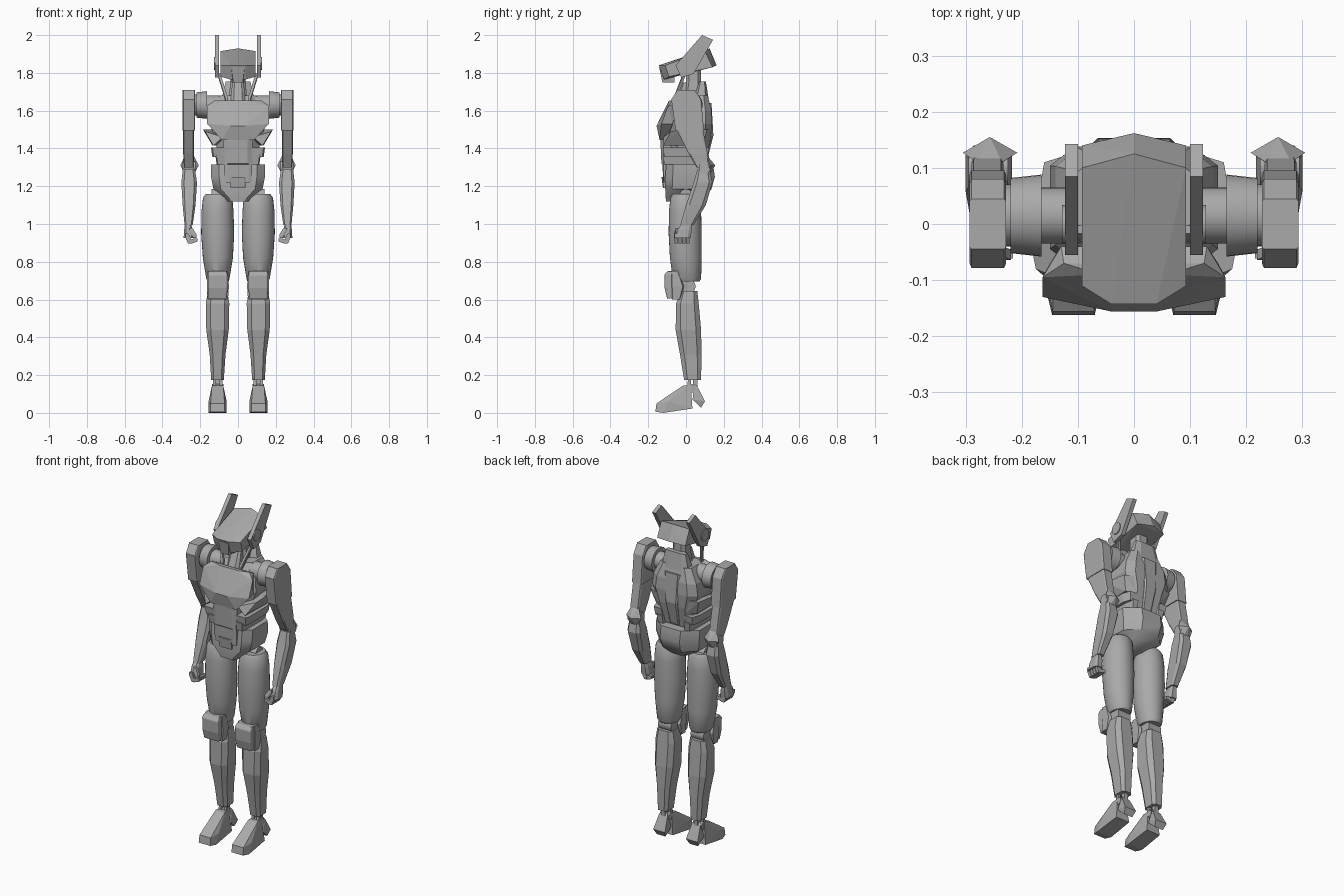
import bpy
import bmesh
import math
from mathutils import Vector

default_cube = bpy.data.objects.get("Cube")
if default_cube:
    bpy.data.objects.remove(default_cube, do_unlink=True)

# One painted metal colour for the whole figure
metal = bpy.data.materials.new("plain_grey_metal")
metal.use_nodes = True
grey = (0.4, 0.4, 0.4, 1)
metal.diffuse_color = grey
metal.node_tree.nodes["Principled BSDF"].inputs["Base Color"].default_value = grey

UNIT = 0.01      # all part sizes below are in hundredths
LEG = 10.8       # centre line of each leg


def finish(name, bm, pair=False, smooth=False, bevel=0):
    """Turn a bmesh into an object, optionally mirrored, bevelled and smoothed."""
    bmesh.ops.recalc_face_normals(bm, faces=bm.faces[:])
    bmesh.ops.scale(bm, vec=(UNIT, UNIT, UNIT), verts=bm.verts[:])
    mesh = bpy.data.meshes.new(name)
    bm.to_mesh(mesh)
    bm.free()
    mesh.materials.append(metal)
    part = bpy.data.objects.new(name, mesh)
    bpy.context.collection.objects.link(part)
    if bevel:
        modifier = part.modifiers.new("soft_edges", "BEVEL")
        modifier.width = bevel * UNIT
        modifier.segments = 2
    if pair:
        modifier = part.modifiers.new("other_side", "MIRROR")
        modifier.use_mirror_merge = False
    if smooth:
        bpy.ops.object.select_all(action="DESELECT")
        part.select_set(True)
        bpy.context.view_layer.objects.active = part
        bpy.ops.object.shade_smooth_by_angle(angle=math.radians(35))
    return part


def hull(name, points, axis=None, **options):
    """Faceted solid around the points; with an axis they are reflected across it."""
    bm = bmesh.new()
    for x, y, z in points:
        if axis is None:
            bm.verts.new((x, y, z))
        else:
            bm.verts.new((axis + x, y, z))
            bm.verts.new((axis - x, y, z))
    bmesh.ops.remove_doubles(bm, verts=bm.verts[:], dist=0.01)
    bmesh.ops.convex_hull(bm, input=bm.verts[:])
    bmesh.ops.delete(bm, geom=[v for v in bm.verts if not v.link_faces], context="VERTS")
    bmesh.ops.dissolve_limit(bm, angle_limit=math.radians(2),
                             verts=bm.verts[:], edges=bm.edges[:])
    return finish(name, bm, **options)


def stack(name, rows, front=0.4, back=0.4, sides=0, **options):
    """Loft of level sections (z, x min, x max, y min, y max), chamfered or round."""
    if sides:
        turns = [math.tau * i / sides for i in range(sides)]
        outline = [(math.cos(t), math.sin(t)) for t in turns]
    else:
        f, b = 1 - front, 1 - back
        outline = [(1, -f), (1, b), (b, 1), (-b, 1), (-1, b), (-1, -f), (-f, -1), (f, -1)]
    bm = bmesh.new()
    rings = []
    for z, left, right, near, far in rows:
        rings.append([bm.verts.new(((left + right + u * (right - left)) / 2,
                                    (near + far + v * (far - near)) / 2, z))
                      for u, v in outline])
    count = len(outline)
    for low, high in zip(rings, rings[1:]):
        for i in range(count):
            j = (i + 1) % count
            bm.faces.new((low[i], low[j], high[j], high[i]))
    bm.faces.new(rings[0])
    bm.faces.new(rings[-1])
    return finish(name, bm, **options)


def drum(name, start, end, radius, y, z, end_radius=None):
    """Mirrored round joint lying along x."""
    bm = bmesh.new()
    far_radius = end_radius or radius
    rings = [[bm.verts.new((x, y + r * math.cos(math.tau * i / 32),
                            z + r * math.sin(math.tau * i / 32))) for i in range(32)]
             for x, r in ((start, radius), (end, far_radius))]
    for i in range(32):
        j = (i + 1) % 32
        bm.faces.new((rings[0][i], rings[0][j], rings[1][j], rings[1][i]))
    for ring in rings:
        bm.faces.new(ring)
    return finish(name, bm, pair=True, smooth=True)


def beam(name, start, end, size):
    """Mirrored square bar between two points."""
    points = []
    for centre in (Vector(start), Vector(end)):
        for sx in (-size, size):
            for sy in (-size, size):
                for sz in (-size, size):
                    points.append(centre + Vector((sx, sy, sz)))
    return hull(name, points, pair=True)


# Head: tilted shell, face, side fins
hull("head_shell", [(9.3, -11, 184), (9.3, -9, 178), (4, -14.3, 184), (4, -11.6, 176.5),
                    (9.3, 10, 191.5), (0, 12.5, 193), (9.3, 14, 183), (0, 16.2, 184)], axis=0)
hull("face_plate", [(3.5, -14.2, 183), (2.5, -12.5, 175), (3.5, -6, 175), (3.5, -6, 183)], axis=0)
hull("side_fin", [(x, y, z) for x in (10, 12.3) for y, z in
                  ((8.5, 200), (14.3, 197.5), (4, 179.5), (-2.5, 177.5), (-5.5, 184))], pair=True)
drum("fin_disc", 12, 12.8, 3.4, 0, 185)
beam("jaw_strut", (10, -1, 179), (6, -6, 166), 0.7)

# Neck and collar
stack("neck", [(164, -5, 5, -2, 9), (176, -4, 4, 0, 8), (184, -4, 4, 0, 8)])
stack("throat", [(163, -4, 4, -7, 2), (170, -3.5, 3.5, -4, 2), (175, -3, 3, -2, 2)])
stack("rear_collar", [(163, -9.5, 9.5, 3, 12.5), (175.5, -6.5, 6.5, 7, 10.5)])

# Torso and chest
stack("torso_core", [(132, -10, 10, -8, 10), (145, -12, 12, -9, 13), (153, -15, 15, -9, 13.8),
                     (160, -14, 14, -8, 13.5), (168, -10, 10, -3, 11.5)], back=0.3)
hull("chest_plate", [(12.5, -7, 165.5), (6, -9, 165.5), (16.3, -9.5, 162.5), (16.3, -13, 153),
                     (4, -15.6, 152), (8.5, -14, 144.5), (13, -4, 164), (15, -7, 153),
                     (8, -10, 145)], axis=0)
stack("spine_plate", [(133, -3, 3, 6, 11), (147, -4, 4, 6, 14.5), (164, -5, 5, 6, 13.5)], back=0.2)
hull("upper_rib", [(18.5, -3, 150), (17.5, -8, 149), (13, -12, 141.5), (8, -12, 146),
                   (13.5, 9, 141.5), (16, 11, 150), (8, 13.5, 150), (8, 12, 141.5)], pair=True)
for side_name, low, outer in (("middle_rib", 135.5, 14.3), ("lower_rib", 131.5, 12)):
    stack(side_name, [(low, 6, outer - 0.7, -11.5, 11.5), (low + 5, 6, outer, -12.3, 12.3)],
          pair=True, front=0.2)
hull("belly_plate", [(8, -12, 146), (5, -13.6, 145), (5, -13, 132), (7, -12, 131),
                     (7, -8, 131), (8, -8, 146)], axis=0)

# Pelvis with layered front plates
stack("pelvis", [(112, -5.5, 5.5, -10.5, 4), (114, -7, 7, -10.8, 9), (118.5, -13, 13, -11, 13.5),
                 (125, -14.3, 14.3, -11, 15.3), (131.5, -14.3, 14.3, -10.5, 14.3)],
      front=0.3, back=0.55, smooth=True)
stack("belt_plate", [(122, -7, 7, -12, -8), (131.5, -7.5, 7.5, -12.5, -8)], front=0.2)
stack("buckle", [(119, -4, 4, -12.2, -8), (125, -4, 4, -13, -8)], front=0.2)

# Shoulders and arms
drum("shoulder_axle", 9, 17, 5, 1.5, 163)
drum("shoulder_ring", 16.5, 22, 7.3, 1.5, 163, end_radius=6.7)
drum("shoulder_socket", 21.5, 23.5, 5.5, 1.5, 163)
stack("shoulder_armour", [(149.5, 22.8, 29.3, -5.5, 9.5), (166, 22.8, 29.3, -7.8, 8),
                          (171, 22.8, 29.3, -4.5, 4.5)], front=0.1, back=0.1, pair=True)
stack("upper_arm", [(130, 23.5, 28.6, 5.5, 12.5), (137, 23.3, 29, 1.5, 11.5),
                    (150, 23.3, 29, -5, 9)], front=0.15, back=0.15, pair=True)
drum("elbow_joint", 22.5, 29.5, 3.2, 10, 130)
hull("elbow_guard", [(20.8, 12.7, 131), (30.5, 12.7, 131), (25.7, 15.5, 131), (23.5, 11, 136.5),
                     (28, 11, 136.5), (24, 12, 125), (27.5, 12, 125), (25.7, 9.5, 131)], pair=True)
stack("forearm", [(99.5, 24, 28.3, -3, 4), (110, 22.5, 29.3, 0, 10.5), (122, 21.7, 30, 4, 14),
                  (129, 22.8, 29.2, 6, 12.5)], front=0.35, back=0.35, pair=True)

# Hands with curled fingers
stack("palm", [(92.5, 23.5, 28.8, -5.5, 2.5), (97, 24, 28.5, -4.5, 3), (100.5, 25, 28, -2, 3)],
      pair=True)
for number in range(4):
    y = -5.3 + 2.1 * number
    beam(f"finger_{number}_knuckle", (27, y, 94), (25.5, y, 90.5), 0.9)
    beam(f"finger_{number}_tip", (25.5, y, 90.5), (22.4, y, 91.5), 0.85)
beam("thumb", (25, -4.5, 97), (22.8, -5.5, 93.5), 0.9)

# Thighs and hips
drum("hip_joint", 3, 14, 3.5, 0, 115)
stack("thigh", [(69.5, 5, 16, -5.5, 7), (71, 4.5, 16.8, -7, 8), (82, 2.7, 18.6, -8.5, 8.3),
                (95, 2, 19.5, -9.2, 8.3), (107, 2.4, 19.3, -9, 8), (114, 3, 18.5, -8.2, 7.3),
                (116, 4.5, 17, -7, 6)], sides=32, pair=True, smooth=True)

# Knees
drum("knee_joint", 6.5, 15, 4, 1, 67)
stack("knee_frame", [(60, 5.3, 16.2, -7.5, -3), (67, 4.8, 16.5, -8, -1), (75, 5.3, 16.2, -8, -4)],
      front=0.2, back=0.2, pair=True)
stack("knee_pad", [(60.5, 6, 15.6, -10, -6), (66, 5.5, 16, -11.3, -6), (73, 5.5, 16, -11.5, -6),
                   (75, 6, 15.6, -10, -6)], front=0.15, back=0.1, pair=True, bevel=0.4)

# Shins and ankles
stack("shin", [(17.5, 7.5, 14.2, -1, 8), (31, 6.6, 15, -3.2, 8.2), (44, 4.9, 16.8, -5.5, 8),
               (58, 4.6, 17, -5.2, 6.7), (64.5, 5.7, 15.9, -3, 6)], pair=True)
for offset in (-1.7, 1.7):
    beam("ankle_rod", (LEG + offset, 2, 19), (LEG + offset, 1, 7), 0.8)
drum("ankle_joint", LEG - 3, LEG + 3, 2.2, 3, 13)
beam("heel_link", (LEG, 5, 18), (LEG, 5, 8), 1.2)

# Feet: toe wedge and separate heel spur
hull("foot", [(3.7, -15.6, 5), (3.8, -16.2, 0.6), (4.8, -12, 0), (4.8, -9.5, 6),
              (3, -1.5, 14.5), (3, 2.5, 14.5), (4.5, 3.4, 2.3)], axis=LEG, pair=True)
hull("heel_spur", [(1.6, 4.2, 16), (2.8, 6, 14), (3.8, 10, 6.2), (2.8, 8, 2.8),
                   (3.5, 3.5, 7)], axis=LEG, pair=True)
